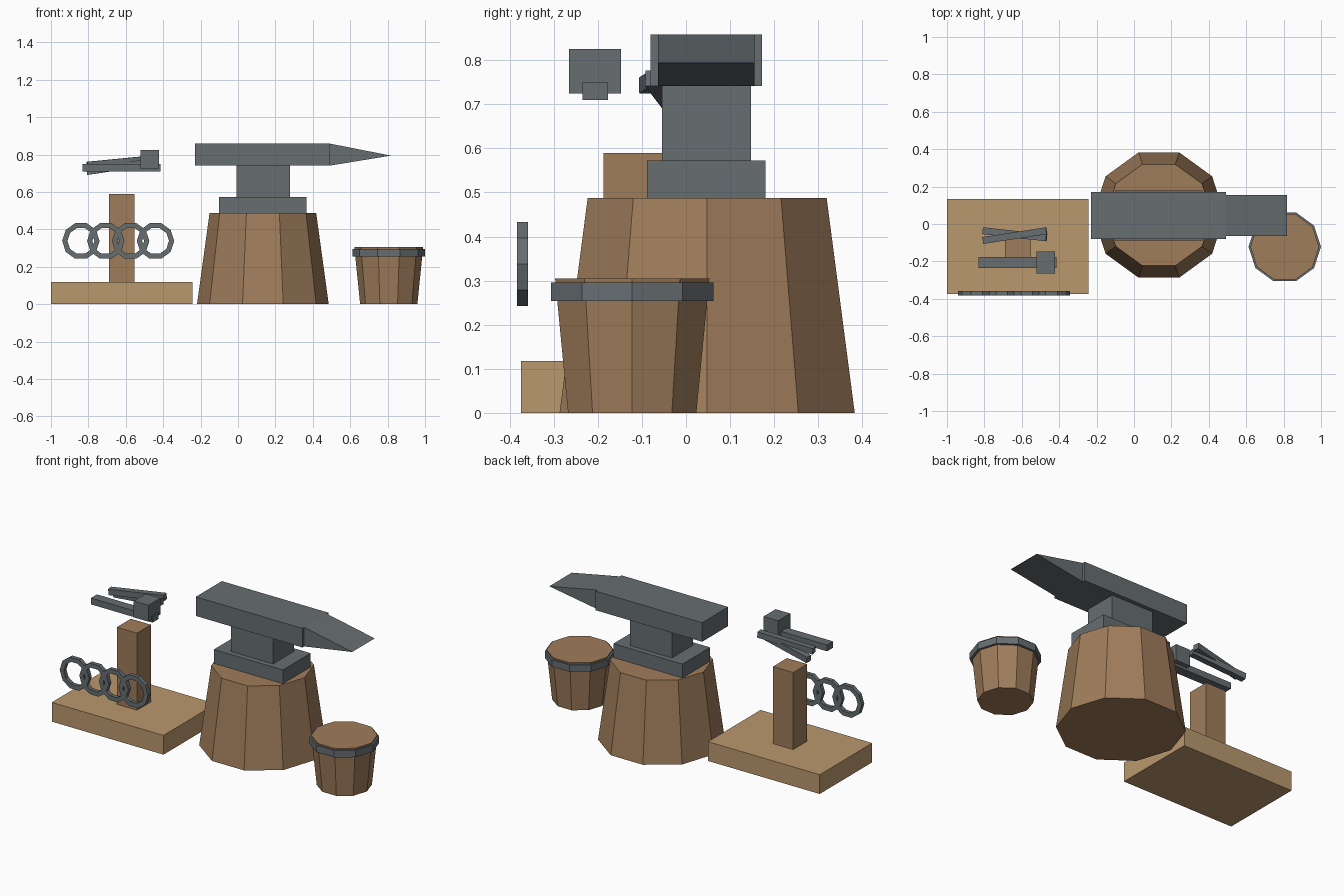
import bpy, bmesh
from math import cos, sin, pi
from mathutils import Vector

if "Cube" in bpy.data.objects:
    bpy.data.objects.remove(bpy.data.objects["Cube"])


def material(name, rgb):
    m = bpy.data.materials.new(name)
    m.diffuse_color = (*rgb, 1)
    m.use_nodes = True
    m.node_tree.nodes["Principled BSDF"].inputs["Base Color"].default_value = m.diffuse_color
    return m


METAL = material("iron", (0.135, 0.155, 0.165))
WOOD = material("wood", (0.35, 0.205, 0.105))
PLANK = material("plank", (0.49, 0.315, 0.155))


def finish(name, bm, mat):
    bmesh.ops.recalc_face_normals(bm, faces=bm.faces)
    mesh = bpy.data.meshes.new(name)
    bm.to_mesh(mesh)
    bm.free()
    mesh.materials.append(mat)
    ob = bpy.data.objects.new(name, mesh)
    bpy.context.collection.objects.link(ob)
    return ob


def box(name, x, y, z, mat):
    """Box from (min, max) ranges."""
    bm = bmesh.new()
    bmesh.ops.create_cube(bm, size=1)
    for v in bm.verts:
        v.co = [r[0] + (c + 0.5) * (r[1] - r[0]) for c, r in zip(v.co, (x, y, z))]
    return finish(name, bm, mat)


def bar(name, a, b, width, height):
    """Square bar running from point a to point b."""
    a, b = Vector(a), Vector(b)
    d = b - a
    h = d.length / 2
    ob = box(name, (-h, h), (-width / 2, width / 2), (-height / 2, height / 2), METAL)
    side = Vector((0, 0, 1)).cross(d).normalized()
    fwd = d.normalized()
    up = fwd.cross(side)
    for v in ob.data.vertices:
        v.co = (a + b) / 2 + fwd * v.co.x + side * v.co.y + up * v.co.z
    return ob


def circle(bm, r, centre, upright=False, n=10):
    verts = []
    for i in range(n):
        c, s = r * cos(2 * pi * i / n), r * sin(2 * pi * i / n)
        verts.append(bm.verts.new(Vector(centre) + Vector((c, 0, s) if upright else (c, s, 0))))
    return verts


def bridge(bm, a, b):
    n = len(a)
    for i in range(n):
        j = (i + 1) % n
        bm.faces.new((a[i], a[j], b[j], b[i]))


def tapered(name, x, y, z0, z1, r0, r1, mat):
    bm = bmesh.new()
    a, b = circle(bm, r0, (x, y, z0)), circle(bm, r1, (x, y, z1))
    bridge(bm, a, b)
    bm.faces.new(a)
    bm.faces.new(b)
    return finish(name, bm, mat)


def ring(name, centre, r_out, r_in, depth, upright):
    """Ten-sided flat ring with square section."""
    bm = bmesh.new()
    off = Vector((0, depth / 2, 0) if upright else (0, 0, depth / 2))
    c = Vector(centre)
    loops = [circle(bm, r, c + s * off, upright)
             for r, s in ((r_out, -1), (r_out, 1), (r_in, 1), (r_in, -1))]
    for i in range(4):
        bridge(bm, loops[i], loops[(i + 1) % 4])
    return finish(name, bm, METAL)


# Stump and anvil
tapered("stump", 0.133, 0.048, 0, 0.488, 0.352, 0.285, WOOD)
box("anvil_foot", (-0.102, 0.366), (-0.088, 0.18), (0.488, 0.573), METAL)
box("anvil_waist", (-0.008, 0.277), (-0.055, 0.147), (0.573, 0.741), METAL)
box("anvil_body", (-0.23, 0.493), (-0.08, 0.172), (0.741, 0.858), METAL)

# Wedge-shaped horn
bm = bmesh.new()
near, far = [[bm.verts.new(p) for p in
              ((0.493, y, 0.741), (0.818, y, 0.794), (0.493, y, 0.858))]
             for y in (-0.063, 0.155)]
bridge(bm, near, far)
bm.faces.new(near)
bm.faces.new(far)
finish("anvil_horn", bm, METAL)

# Bucket with iron hoop
tapered("bucket", 0.806, -0.122, 0, 0.305, 0.153, 0.184, WOOD)
ring("bucket_hoop", (0.806, -0.122, 0.275), 0.1935, 0.176, 0.042, False)

# Tool stand
box("stand_base", (-1, -0.243), (-0.374, 0.134), (0, 0.118), PLANK)
box("stand_post", (-0.69, -0.553), (-0.1875, -0.052), (0, 0.59), WOOD)

# Hammer
box("hammer_head", (-0.521, -0.422), (-0.265, -0.148), (0.725, 0.825), METAL)
box("hammer_handle", (-0.832, -0.414), (-0.235, -0.177), (0.71, 0.749), METAL)

# Crossed tongs
bar("tong_lower", (-0.807, -0.036, 0.709), (-0.468, -0.074, 0.759), 0.037, 0.036)
bar("tong_upper", (-0.807, -0.088, 0.743), (-0.468, -0.036, 0.776), 0.037, 0.036)

# Row of linked rings on the front of the stand
for i in range(4):
    ring(f"chain_ring_{i + 1}", (-0.84 + i * 0.133, -0.371, 0.338), 0.1, 0.072, 0.025, True)
